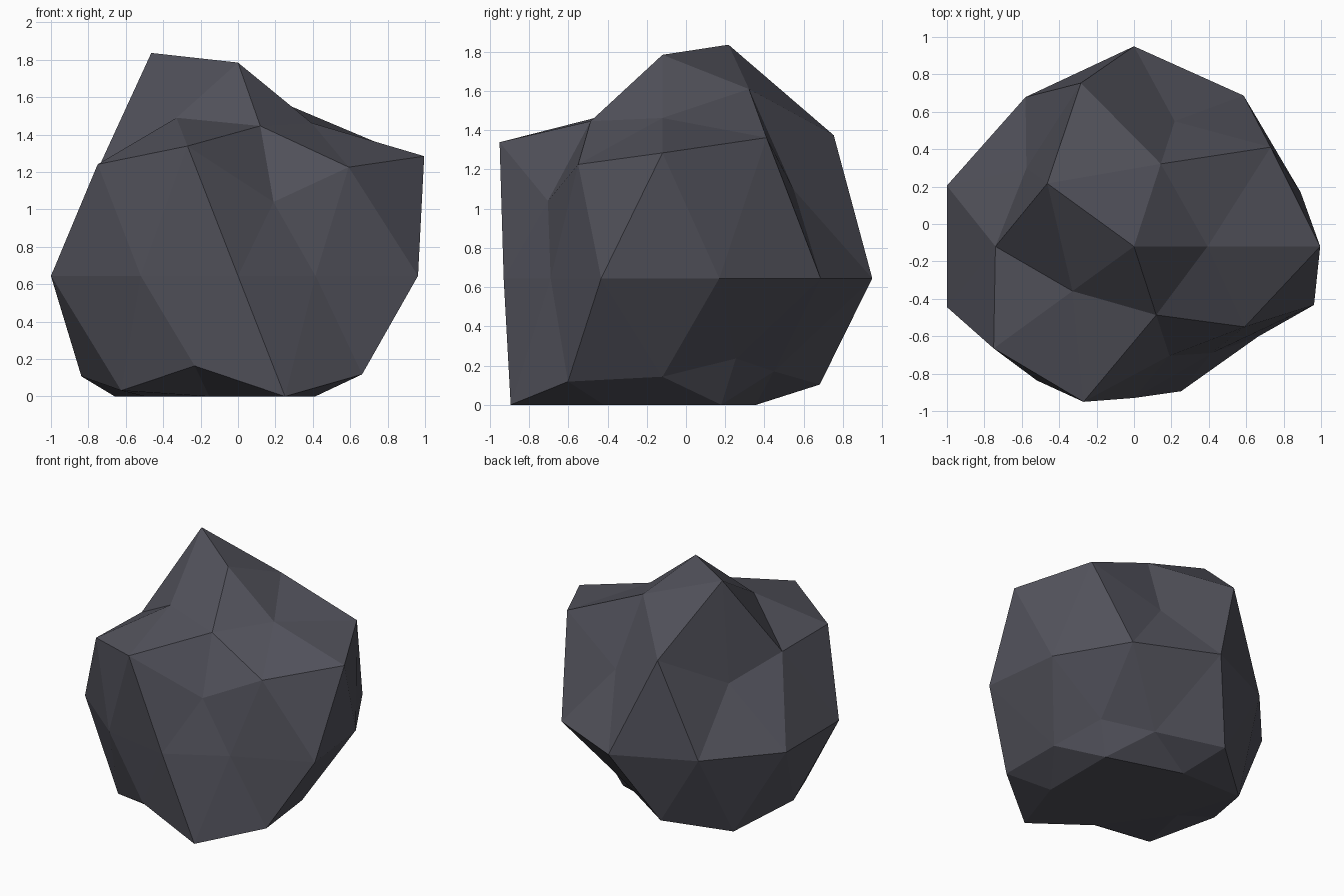
import bpy, bmesh, math

if "Cube" in bpy.data.objects:
    bpy.data.objects.remove(bpy.data.objects["Cube"])

# Ring of the icosphere: height -> (first angle, angle step, radius factor of each vertex)
RINGS = {
    1.0: (0, 360, [1.14 / 1.285]),
    0.851: (0, 72, [0.748, 0.883, 1.09, 0.773, 0.733]),
    0.526: (36, 72, [1.062, 1.08, 0.871, 1.027, 0.86]),
    0.447: (0, 72, [1.113, 0.787, 0.795, 1.037, 0.687]),
    0.0: (18, 36, [0.937, 0.997, 1.07, 0.987, 1.052, 1.051, 0.885, 0.81, 0.705, 1.012]),
    -0.447: (36, 72, [0.712, 0.943, 0.936, 0.838, 0.917]),
    -0.526: (0, 72, [0.743, 0.703, 0.957, 0.908, 0.957]),
    -0.851: (36, 72, [0.97, 0.95, 0.95, 0.95, 0.97]),
    -1.0: (0, 360, [1.0]),
}
STRETCH, CY, CZ = 1.285, -0.12, 0.645

# Boulder: dented icosphere, stretched upward and cut flat at the ground
bm = bmesh.new()
bmesh.ops.create_icosphere(bm, subdivisions=2, radius=1)
for v in bm.verts:
    start, step, radii = RINGS[min(RINGS, key=lambda h: abs(h - v.co.z))]
    angle = math.degrees(math.atan2(v.co.y, v.co.x))
    r = radii[round((angle - start) / step) % len(radii)]
    x, y, z = v.co * r
    v.co = (x, y + CY, max(0.0, z * STRETCH + CZ))
bmesh.ops.recalc_face_normals(bm, faces=bm.faces)

mesh = bpy.data.meshes.new("boulder")
bm.to_mesh(mesh)
bm.free()

stone = bpy.data.materials.new("dark grey stone")
stone.diffuse_color = (0.084, 0.084, 0.105, 1)
stone.use_nodes = True
stone.node_tree.nodes["Principled BSDF"].inputs["Base Color"].default_value = stone.diffuse_color
mesh.materials.append(stone)
boulder = bpy.data.objects.new("boulder", mesh)
bpy.context.collection.objects.link(boulder)
